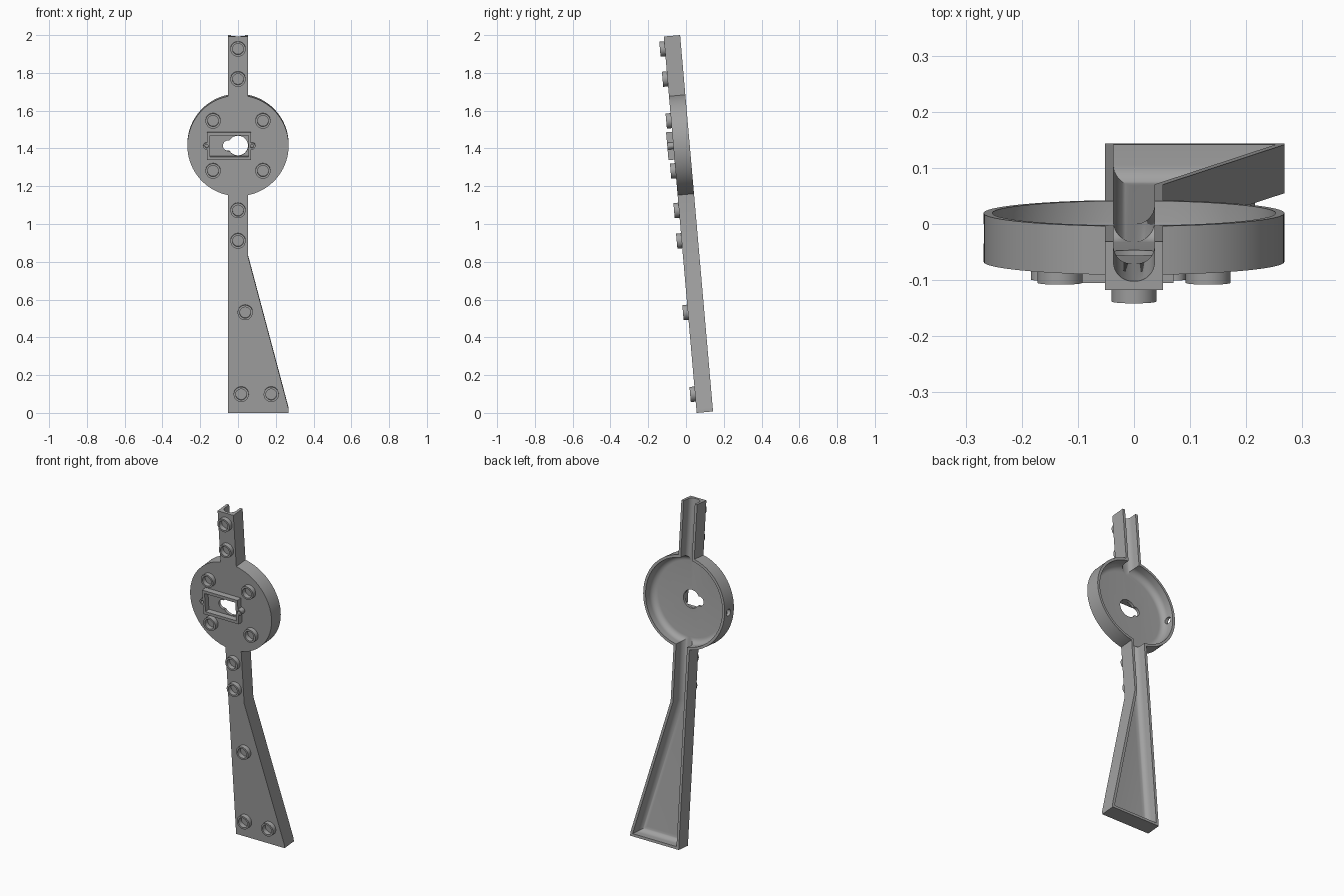
import bpy, bmesh, math
from mathutils import Matrix

cube = bpy.data.objects.get("Cube")
if cube:
    bpy.data.objects.remove(cube, do_unlink=True)

grey = bpy.data.materials.new("mid grey")
grey.use_nodes = True
GREY = (0.36, 0.36, 0.36, 1)
grey.diffuse_color = GREY
grey.node_tree.nodes["Principled BSDF"].inputs["Base Color"].default_value = GREY

# Everything is built upright (x across, y depth, z along), then leans forward
LEAN = Matrix.Translation((0, 0.0565, 0)) @ Matrix.Rotation(math.radians(5), 4, 'X')
LENGTH, DEPTH = 2.0, 0.087
HALF, RADIUS, MID = 0.052, 0.268, 1.42
WALL, FLOOR, FILLET = 0.0155, 0.016, 0.034
NX, NZ, C = 0.967, 0.256, 0.2641      # sloped side of the leg: NX*x + NZ*z = C


def make(name, bm):
    bmesh.ops.remove_doubles(bm, verts=bm.verts, dist=1e-5)
    bmesh.ops.recalc_face_normals(bm, faces=bm.faces)
    mesh = bpy.data.meshes.new(name)
    bm.to_mesh(mesh)
    bm.free()
    mesh.materials.append(grey)
    obj = bpy.data.objects.new(name, mesh)
    obj.matrix_world = LEAN
    bpy.context.collection.objects.link(obj)
    return obj


def smooth(obj):
    bpy.ops.object.select_all(action='DESELECT')
    obj.select_set(True)
    bpy.context.view_layer.objects.active = obj
    bpy.ops.object.shade_smooth_by_angle(angle=math.radians(30))


def circle(x, z, r, n=40):
    return [(x + r * math.cos(i * math.tau / n), z + r * math.sin(i * math.tau / n))
            for i in range(n)]


def rect(x0, x1, z0, z1):
    return [(x0, z0), (x1, z0), (x1, z1), (x0, z1)]


def ring(name, outer, inner, y0, y1):
    """Raised collar between two matching outlines."""
    bm = bmesh.new()
    loops = [[bm.verts.new((x, y, z)) for x, z in pts]
             for pts, y in ((outer, y1), (outer, y0), (inner, y0), (inner, y1))]
    n = len(outer)
    for k in range(4):
        a, b = loops[k], loops[(k + 1) % 4]
        for i in range(n):
            j = (i + 1) % n
            bm.faces.new((a[i], a[j], b[j], b[i]))
    return make(name, bm)


def cutter(x, y, z, r, length, axis):
    bm = bmesh.new()
    rot = Matrix.Rotation(math.pi / 2, 4, axis)
    bmesh.ops.create_cone(bm, cap_ends=True, segments=40, radius1=r, radius2=r, depth=length,
                          matrix=Matrix.Translation((x, y, z)) @ rot)
    obj = make("cutter", bm)
    obj.hide_render = True
    return obj


def cut(obj, cutters):
    for c in cutters:
        mod = obj.modifiers.new("cut", 'BOOLEAN')
        mod.operation, mod.solver, mod.object = 'DIFFERENCE', 'EXACT', c
    bpy.context.view_layer.update()
    mesh = bpy.data.meshes.new_from_object(
        obj.evaluated_get(bpy.context.evaluated_depsgraph_get()))
    obj.modifiers.clear()
    obj.data = mesh


def outline(t):
    """Open silhouette chain inset by t, from top left down and round to top right."""
    w, r = HALF - t, RADIUS - t
    a = math.asin(w / r)
    steps = [a + (math.pi - 2 * a) * i / 48 for i in range(49)]
    left = [(-r * math.sin(s), MID + r * math.cos(s)) for s in steps]
    right = [(-x, z) for x, z in reversed(left)]
    z_knee = (C - t - NX * w) / NZ
    x_toe = RADIUS - t
    z_toe = (C - t - NX * x_toe) / NZ
    if z_toe < t:
        x_toe, z_toe = (C - t - NZ * t) / NX, t
    return ([(-w, LENGTH)] + left + [(-w, t), (x_toe, t), (x_toe, z_toe), (w, z_knee)]
            + right + [(w, LENGTH)])


# Body: tray-like shell with filleted channel, open at the back and at the top end
layers = [(0, 0), (0, DEPTH), (WALL, DEPTH)]
for i in range(9):
    s = i / 8 * math.pi / 2
    layers.append((WALL + FILLET * (1 - math.cos(s)), FLOOR + FILLET * (1 - math.sin(s))))
bm = bmesh.new()
chains = [[bm.verts.new((x, y, z)) for x, z in outline(t)] for t, y in layers]
for a, b in zip(chains, chains[1:]):
    for i in range(len(a) - 1):
        bm.faces.new((a[i], a[i + 1], b[i + 1], b[i]))
# Welding first keeps the coincident toe points out of the big flat faces


def cap(chain):
    pts = [v for i, v in enumerate(chain)
           if i == 0 or (v.co - chain[i - 1].co).length > 1e-5]
    bm.faces.new(pts)


cap(chains[0])
cap(chains[-1])
bm.faces.new([c[0] for c in chains] + [c[-1] for c in reversed(chains)])
body = make("body_shell", bm)

# Keyed centre opening and the cable hole in the disc wall
body_cutters = [cutter(0, 0, MID, 0.053, 0.2, 'X'),
                cutter(-0.052, 0, MID, 0.028, 0.2, 'X'),
                cutter(-0.26, 0.05, MID, 0.02, 0.08, 'Y')]
cut(body, body_cutters)
smooth(body)

# Raised mounting frame with a screw lug at each end
TOP, SUNK = -0.032, 0.003
frame = ring("mount_frame", rect(-0.163, 0.07, MID - 0.074, MID + 0.074),
             rect(-0.148, 0.055, MID - 0.056, MID + 0.056), TOP, SUNK)
parts = [frame]
pilots = []
for side, x in (("right", -0.166), ("left", 0.074)):
    bm = bmesh.new()
    bmesh.ops.create_cone(bm, cap_ends=True, segments=32, radius1=0.018, radius2=0.018,
                          depth=SUNK - TOP,
                          matrix=Matrix.Translation((x, (TOP + SUNK) / 2, MID))
                          @ Matrix.Rotation(math.pi / 2, 4, 'X'))
    parts.append(make("screw_lug_" + side, bm))
    pilots.append(cutter(x, -0.03, MID, 0.009, 0.058, 'X'))
for p in parts:
    cut(p, pilots)
    smooth(p)
for c in body_cutters + pilots:
    bpy.data.objects.remove(c, do_unlink=True)

# Round sockets along the front
sockets = [(0, 1.935), (0, 1.775), (0, 1.077), (0, 0.915),
           (0.038, 0.535), (0.017, 0.1), (0.176, 0.1)]
sockets += [(sx * 0.132, MID + sz * 0.133) for sx in (-1, 1) for sz in (-1, 1)]
for i, (x, z) in enumerate(sockets):
    smooth(ring(f"socket_{i + 1}", circle(x, z, 0.04), circle(x, z, 0.029), -0.026, SUNK))
